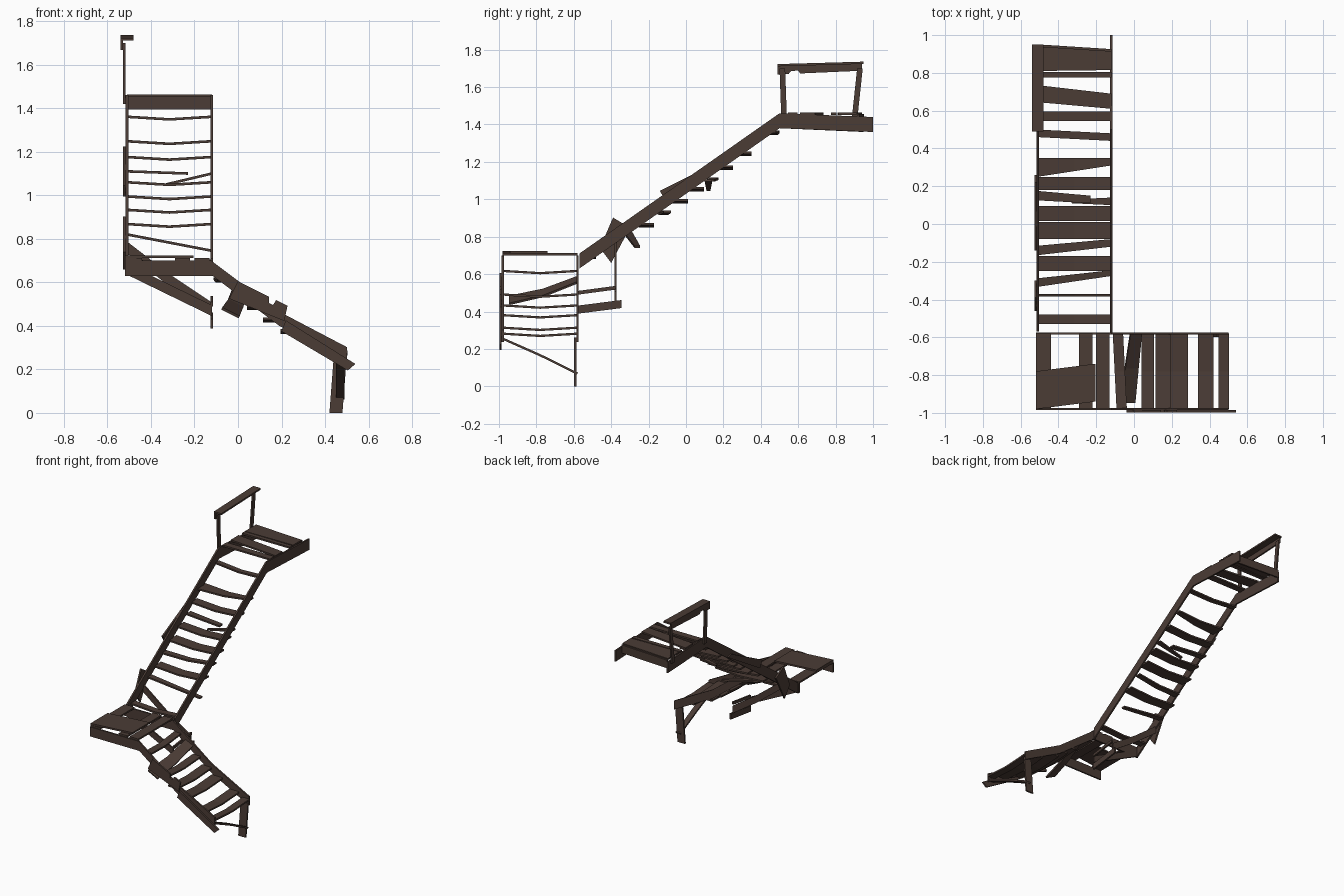
import bpy
import bmesh
from mathutils import Vector

default_cube = bpy.data.objects.get("Cube")
if default_cube:
    bpy.data.objects.remove(default_cube)

# One dark brown for all the timber
wood = bpy.data.materials.new("dark_brown_wood")
wood.use_nodes = True
wood.diffuse_color = (0.07, 0.045, 0.036, 1)
shader = wood.node_tree.nodes["Principled BSDF"]
shader.inputs["Base Color"].default_value = wood.diffuse_color

X, Y, Z = Vector((1, 0, 0)), Vector((0, 1, 0)), Vector((0, 0, 1))
THICKNESS = 0.012

# Planes and heights shared by many parts
RIGHT, LEFT = -0.51, -0.12
FRONT, BACK = -0.98, -0.58
PATCH = FRONT - THICKNESS
SIDE = RIGHT - THICKNESS
KNEE = 0.5
TOP_DECK = 1.457
DECK = 0.706


def board(name, start, end, width, end_width=None, sag=0.0, bite=None):
    """Thin board between two points; width vectors span its broad faces.

    sag drops the middle, bite cuts a notch in the lower edge at a fraction
    of the length."""
    start, end = Vector(start), Vector(end)
    end_width = end_width or width
    half_thick = (end - start).cross(width).normalized() * THICKNESS / 2
    stations = [(0, -1), (0.5, -1), (1, -1)]
    if bite:
        for side in (-1, 1):
            stations += [(bite + side * 0.07, -1), (bite + side * 0.04, -0.3)]

    bm = bmesh.new()
    rings = []
    for t, low_edge in sorted(stations):
        centre = start.lerp(end, t) - Z * sag * (1 - abs(2 * t - 1))
        half_width = width.lerp(end_width, t) / 2
        corners = ((low_edge, -1), (1, -1), (1, 1), (low_edge, 1))
        rings.append([bm.verts.new(centre + half_width * w + half_thick * h)
                      for w, h in corners])
    for ring, following in zip(rings, rings[1:]):
        for i in range(4):
            j = (i + 1) % 4
            bm.faces.new((ring[i], ring[j], following[j], following[i]))
    bm.faces.new(rings[0])
    bm.faces.new(rings[-1])
    bmesh.ops.recalc_face_normals(bm, faces=bm.faces[:])

    mesh = bpy.data.meshes.new(name)
    bm.to_mesh(mesh)
    bm.free()
    mesh.materials.append(wood)
    obj = bpy.data.objects.new(name, mesh)
    bpy.context.scene.collection.objects.link(obj)


def upper_height(y):
    return max(0.7, 1.02 + 0.725 * y)


def lower_height(x):
    return 0.55 - 0.85 * x + 0.6 * x * x


def span_upper(name, y, lean, width, end_width, z, sag):
    """Board across the upper stringers; lean turns it in plan."""
    board(name, (RIGHT, y + lean, z), (LEFT, y - lean, z),
          Y * width, Y * end_width, sag)


def span_lower(name, x, lean, width, z, sag):
    """Board across the lower stringers; lean turns it in plan."""
    board(name, (x + lean, FRONT, z), (x - lean, BACK, z), X * width, sag=sag)


# Upper stringers and the top landing beams they run into
for side, x, beam_end in (("right", RIGHT, 0.95), ("left", LEFT, 1)):
    knee = (x, KNEE, 1.42)
    board(side + "_upper_stringer", (x, -0.57, 0.67), knee, Z * 0.08)
    board(side + "_top_landing_beam", knee, (x, beam_end, 1.4), Z * 0.08)

# Upper treads: place, lean and the width at each end
for i, (y, lean, width, end_width) in enumerate((
        (0.47, 0.01, 0.04, 0.04), (0.315, -0.015, 0.1, 0.04),
        (0.215, 0, 0.07, 0.07), (0.055, 0, 0.08, 0.08),
        (-0.035, 0, 0.09, 0.09), (-0.12, -0.02, 0.05, 0.04),
        (-0.21, 0, 0.08, 0.08), (-0.505, 0, 0.05, 0.05))):
    span_upper(f"upper_tread_{i}", y, lean, width, end_width,
               upper_height(y), THICKNESS)

# Broken treads
board("snapped_tread_long", (RIGHT, 0.15, 1.11), (-0.23, 0.13, 1.1), Y * 0.05, Y * 0.04)
board("snapped_tread_short", (-0.33, 0.12, 1.05), (LEFT, 0.12, 1.1), Y * 0.02, Y * 0.04)
board("slipped_tread", (RIGHT, -0.31, 0.82), (LEFT, -0.26, 0.745), Y * 0.045, Y * 0.03)

# Loose planks outside the upper flight
board("upper_side_plank", (SIDE, -0.125, 1.02), (SIDE, 0.24, 1.22),
      Z * 0.05 - Y * 0.03, Z * 0.01 - Y * 0.04)
board("lower_side_plank", (SIDE, -0.43, 0.7), (SIDE, -0.345, 0.875),
      Y * 0.06 - Z * 0.08, Y * 0.09 - Z * 0.055)

# Top landing
board("top_landing_back_joist", (RIGHT, 0.945, 1.425), (LEFT, 0.92, 1.425), Z * 0.06)
for i, (y, lean, width, end_width) in enumerate((
        (0.87, 0.005, 0.13, 0.1), (0.79, 0, 0.03, 0.03),
        (0.67, 0.02, 0.09, 0.08), (0.57, 0, 0.05, 0.05))):
    span_upper(f"top_landing_board_{i}", y, lean, width, end_width, TOP_DECK, 0)

# Handrail with a bite out of its lower edge
for name, foot, head in (("front", 0.525, 0.515), ("back", 0.9, 0.93)):
    board(name + "_handrail_post", (SIDE, foot, 1.42), (SIDE, head, 1.7), Y * 0.03)
rail_side = SIDE - THICKNESS
board("handrail_side", (rail_side, 0.49, 1.69), (rail_side, 0.94, 1.71),
      Z * 0.045, bite=0.2)
board("handrail_cap", (RIGHT, 0.49, 1.717), (RIGHT, 0.95, 1.73), X * 0.06)

# Lower landing
for name, y in (("front", FRONT), ("back", BACK)):
    board(name + "_landing_beam", (-0.52, y, 0.665), (LEFT, y, 0.665), Z * 0.07)
for i, (x, width) in enumerate(((-0.48, 0.08), (-0.255, 0.07), (-0.165, 0.07))):
    span_lower(f"landing_board_{i}", x, 0, width, DECK, 0)
board("loose_landing_board", (-0.52, -0.88, DECK + THICKNESS),
      (-0.205, -0.84, DECK + THICKNESS), Y * 0.2)

# Diagonal braces under the landing, tied together at their feet
brace_back = -0.377
board("front_diagonal_brace", (RIGHT, BACK, 0.66), (LEFT, BACK, 0.47), Z * 0.05)
board("back_diagonal_brace", (RIGHT, brace_back, 0.76), (LEFT, brace_back, 0.48),
      Z * 0.055, sag=0.01)
board("brace_tie", (LEFT, BACK, 0.41), (LEFT, -0.345, 0.44), Z * 0.043)
board("brace_upper_tie", (LEFT, BACK, 0.5), (LEFT, brace_back, 0.527), Z * 0.02)

# Lower stringers, with two boards nailed on the front one
for name, y in (("front", FRONT), ("back", BACK)):
    board(name + "_lower_stringer", (LEFT, y, 0.665), (KNEE, y, 0.27),
          Z * 0.065, sag=0.035)
board("front_notched_patch", (-0.02, PATCH, 0.565), (0.22, PATCH, 0.457),
      -Z * 0.08 - X * 0.04, -Z * 0.07 - X * 0.015, bite=0.7)
board("front_split_plank", (0.21, PATCH, 0.4), (0.522, PATCH, 0.21),
      Z * 0.05 + X * 0.02, Z * 0.03 + X * 0.035)

# Lower treads: place, lean and width
for i, (x, lean, width) in enumerate((
        (-0.075, 0.01, 0.055), (0.073, 0, 0.065), (0.155, 0, 0.08),
        (0.24, 0, 0.09), (0.38, 0, 0.08), (0.475, 0, 0.055))):
    span_lower(f"lower_tread_{i}", x, lean, width, lower_height(x), THICKNESS)
board("fallen_lower_tread", (-0.035, -0.945, 0.46), (0.01, BACK, 0.57),
      X * 0.08 - Z * 0.04, X * 0.06 - Z * 0.03, sag=0.015)

# Last leg and the strut that slants down to it
board("leg", (0.45, BACK - THICKNESS, 0), (0.47, BACK - THICKNESS, 0.26), X * 0.06)
board("bottom_strut", (0.47, FRONT, 0.255), (0.47, BACK, 0.068), X * 0.04, sag=-0.005)
